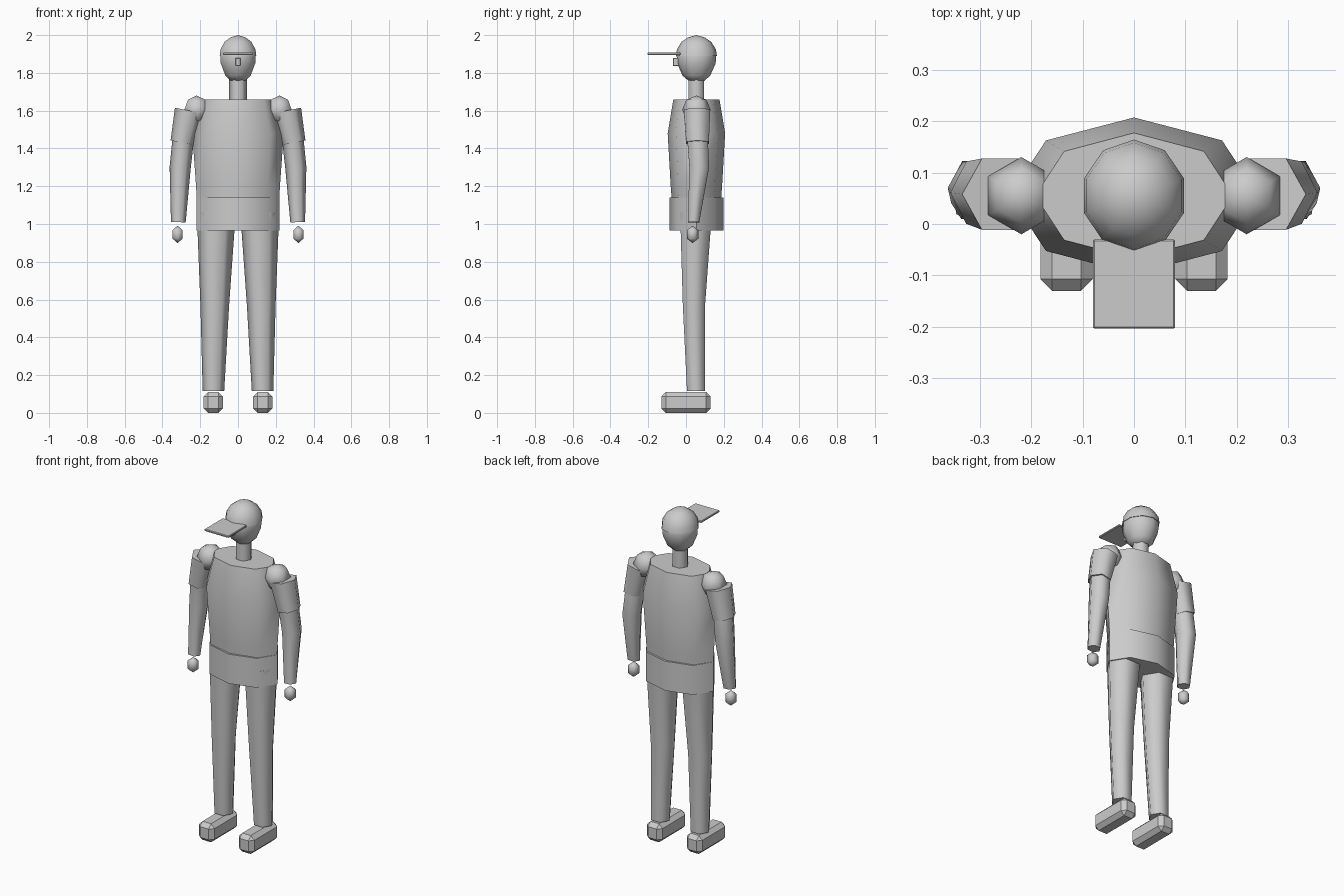
import bpy, bmesh, math
from mathutils import Matrix

if "Cube" in bpy.data.objects:
    bpy.data.objects.remove(bpy.data.objects["Cube"])

grey = bpy.data.materials.new("plain grey")
grey.diffuse_color = (0.6, 0.6, 0.6, 1)
grey.use_nodes = True
grey.node_tree.nodes["Principled BSDF"].inputs["Base Color"].default_value = grey.diffuse_color


def finish(name, bm, smooth=None):
    bmesh.ops.remove_doubles(bm, verts=bm.verts, dist=0.0005)
    bmesh.ops.recalc_face_normals(bm, faces=bm.faces)
    me = bpy.data.meshes.new(name)
    bm.to_mesh(me)
    bm.free()
    me.materials.append(grey)
    ob = bpy.data.objects.new(name, me)
    bpy.context.collection.objects.link(ob)
    if smooth:
        bpy.ops.object.select_all(action='DESELECT')
        ob.select_set(True)
        bpy.context.view_layer.objects.active = ob
        bpy.ops.object.shade_smooth_by_angle(angle=math.radians(smooth))
    return ob


def loft(name, rings, sides, phase=0.0, slope=0.0, smooth=65):
    """Skin rings of (x, y, z, radius x, radius y); slope tilts rings in x."""
    bm = bmesh.new()
    loops = []
    for x, y, z, rx, ry in rings:
        loop = []
        for i in range(sides):
            a = phase + math.tau * i / sides
            dx = rx * math.cos(a)
            loop.append(bm.verts.new((x + dx, y + ry * math.sin(a), z + slope * dx)))
        loops.append(loop)
    for a, b in zip(loops, loops[1:]):
        for i in range(sides):
            j = (i + 1) % sides
            bm.faces.new((a[i], a[j], b[j], b[i]))
    for end, ring in ((loops[0], rings[0]), (loops[-1], rings[-1])):
        if ring[3] > 0.001:
            bm.faces.new(end)
    return finish(name, bm, smooth)


def ball(name, loc, radii, rings):
    bm = bmesh.new()
    bmesh.ops.create_uvsphere(bm, u_segments=6, v_segments=rings, radius=1,
                              matrix=Matrix.LocRotScale(loc, None, radii))
    return finish(name, bm, 65)


def box(name, lo, hi, bevel):
    bm = bmesh.new()
    mid = [(a + b) / 2 for a, b in zip(lo, hi)]
    size = [b - a for a, b in zip(lo, hi)]
    bmesh.ops.create_cube(bm, size=1, matrix=Matrix.LocRotScale(mid, None, size))
    if bevel:
        bmesh.ops.bevel(bm, geom=bm.edges[:], offset=bevel, segments=1,
                        affect='EDGES', profile=0.5)
    return finish(name, bm)


Y = 0.055  # body axis

# Torso and hips
loft("shirt", [(0, Y, 1.06, .215, .125), (0, Y, 1.20, .222, .136),
               (0, Y, 1.48, .242, .152), (0, Y, 1.66, .192, .122)], 8)
loft("hips", [(0, Y, .965, .22, .143), (0, Y, 1.14, .22, .143)], 8)

# Neck, head and nose
loft("neck", [(0, Y, 1.64, .047, .047), (0, Y, 1.78, .047, .047)], 6)
loft("head", [(0, Y, 1.757, .04, .04), (0, Y, 1.785, .07, .073),
              (0, Y, 1.85, .096, .102), (0, Y, 1.90, .099, .105),
              (0, Y, 1.95, .08, .084)], 10, phase=math.pi / 2)
box("nose", (-.014, -.07, 1.837), (.014, -.03, 1.88), .003)

# Cap with brim
loft("cap", [(0, Y, 1.89, .102, .109), (0, Y, 1.925, .097, .103),
             (0, Y, 1.965, .074, .078), (0, Y, 1.988, .042, .044),
             (0, Y, 2.0, 0, 0)], 10, phase=math.pi / 2)
box("cap_brim", (-.08, -.203, 1.895), (.08, -.03, 1.907), .003)

for s, side in ((-1, "right"), (1, "left")):
    # Arm
    ball(f"{side}_shoulder", (s * .219, Y, 1.605), (.075, .075, .075), 4)
    loft(f"{side}_sleeve", [(s * .257, .058, 1.60, .077, .08),
                            (s * .295, .061, 1.43, .062, .07)], 6, slope=s * .2)
    loft(f"{side}_arm", [(s * .290, .061, 1.45, .057, .063),
                         (s * .306, .07, 1.30, .056, .06),
                         (s * .316, .04, 1.01, .039, .035)], 6, slope=s * .05)
    ball(f"{side}_hand", (s * .32, .035, .945), (.035, .035, .046), 3)
    # Leg and shoe
    loft(f"{side}_leg", [(s * .115, .053, 1.06, .103, .097),
                         (s * .123, .042, .57, .076, .068),
                         (s * .13, .053, .115, .057, .055)], 6)
    box(f"{side}_shoe", (s * .131 - .051, -.13, 0), (s * .131 + .051, .13, .11), .023)
